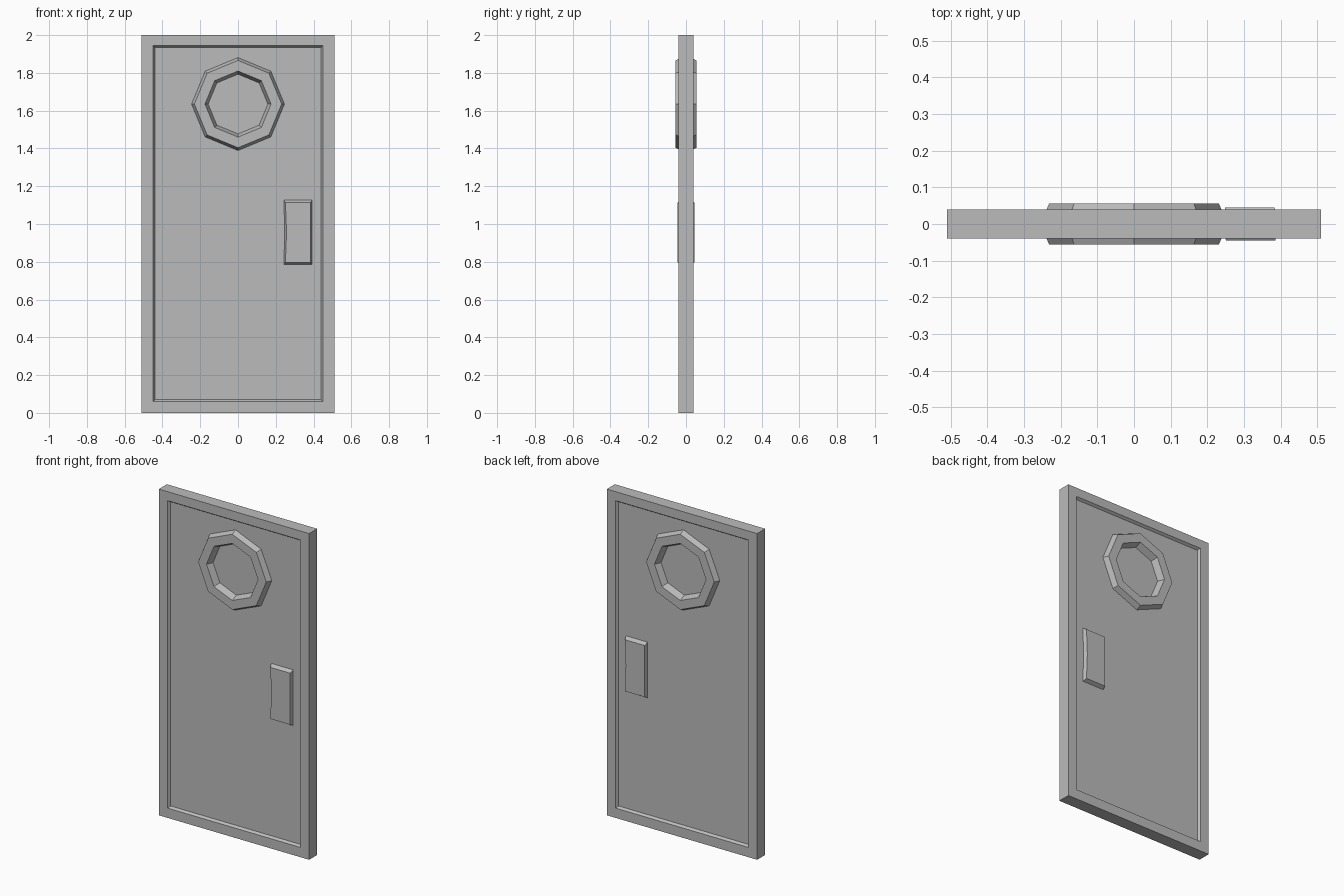
import bpy, bmesh, math
from mathutils import Matrix, Vector

default = bpy.data.objects.get("Cube")
if default:
    bpy.data.objects.remove(default, do_unlink=True)

grey = bpy.data.materials.new("plain_grey")
grey.use_nodes = True
colour = (0.5, 0.5, 0.5, 1)
grey.diffuse_color = colour
grey.node_tree.nodes["Principled BSDF"].inputs["Base Color"].default_value = colour

HALF_W, HEIGHT, FACE_Y, PANEL_Y = 0.51, 2.0, 0.039, 0.024
WINDOW_Z = 1.635


def finish(name, bm):
    bmesh.ops.recalc_face_normals(bm, faces=bm.faces)
    mesh = bpy.data.meshes.new(name)
    bm.to_mesh(mesh)
    bm.free()
    obj = bpy.data.objects.new(name, mesh)
    bpy.context.collection.objects.link(obj)
    mesh.materials.append(grey)
    return obj


def rect(x0, x1, z0, z1):
    return [(x0, z0), (x1, z0), (x1, z1), (x0, z1)]


def octagon(radius):
    return [(radius * math.sin(i * math.pi / 4),
             WINDOW_Z + radius * math.cos(i * math.pi / 4)) for i in range(8)]


def loft(name, sections, cap_start=False, cap_end=True):
    """Join matching outlines, each given as (y, [(x, z), ...])."""
    bm = bmesh.new()
    loops = [[bm.verts.new((x, y, z)) for x, z in pts] for y, pts in sections]
    for a, b in zip(loops, loops[1:]):
        for i in range(len(a)):
            j = (i + 1) % len(a)
            bm.faces.new((a[i], a[j], b[j], b[i]))
    if cap_start:
        bm.faces.new(loops[0])
    if cap_end:
        bm.faces.new(loops[-1])
    return finish(name, bm)


# Door slab with a recessed panel on both sides
outer = rect(-HALF_W, HALF_W, 0, HEIGHT)
lip = rect(-0.45, 0.45, 0.06, 1.945)
field = rect(-0.44, 0.44, 0.07, 1.935)
door = loft("door_slab", [
    (-PANEL_Y, field), (-FACE_Y, lip), (-FACE_Y, outer),
    (FACE_Y, outer), (FACE_Y, lip), (PANEL_Y, field)], cap_start=True)

# Window opening cut through the slab
cutter = loft("window_cutter", [(-0.1, octagon(0.2)), (0.1, octagon(0.2))], cap_start=True)
cutter.hide_render = True
cut = door.modifiers.new("window_opening", 'BOOLEAN')
cut.operation = 'DIFFERENCE'
cut.solver = 'EXACT'
cut.object = cutter
bpy.context.view_layer.objects.active = door
bpy.ops.object.modifier_apply(modifier=cut.name)
bpy.data.objects.remove(cutter, do_unlink=True)

# Octagonal window surround and recessed pane, then pull plates, on each side
for side, sign in (("front", -1), ("back", 1)):
    loft(side + "_window_ring", [
        (sign * PANEL_Y, octagon(0.246)), (sign * 0.056, octagon(0.231)),
        (sign * 0.056, octagon(0.175)), (sign * 0.016, octagon(0.158))], cap_end=False)
    loft(side + "_window_pane", [
        (sign * 0.012, octagon(0.17)), (sign * 0.016, octagon(0.158))])

    # Plate with one slightly pinched long edge; the back one is turned round
    base = rect(-0.074, 0.074, 0.785, 1.127) + [(-0.070, 0.955)]
    top = rect(-0.066, 0.068, 0.797, 1.113) + [(-0.060, 0.955)]
    place = [[(0.317 - sign * x, z) for x, z in pts] for pts in (base, top)]
    loft(side + "_pull_plate", [(sign * PANEL_Y, place[0]), (sign * 0.045, place[1])])
